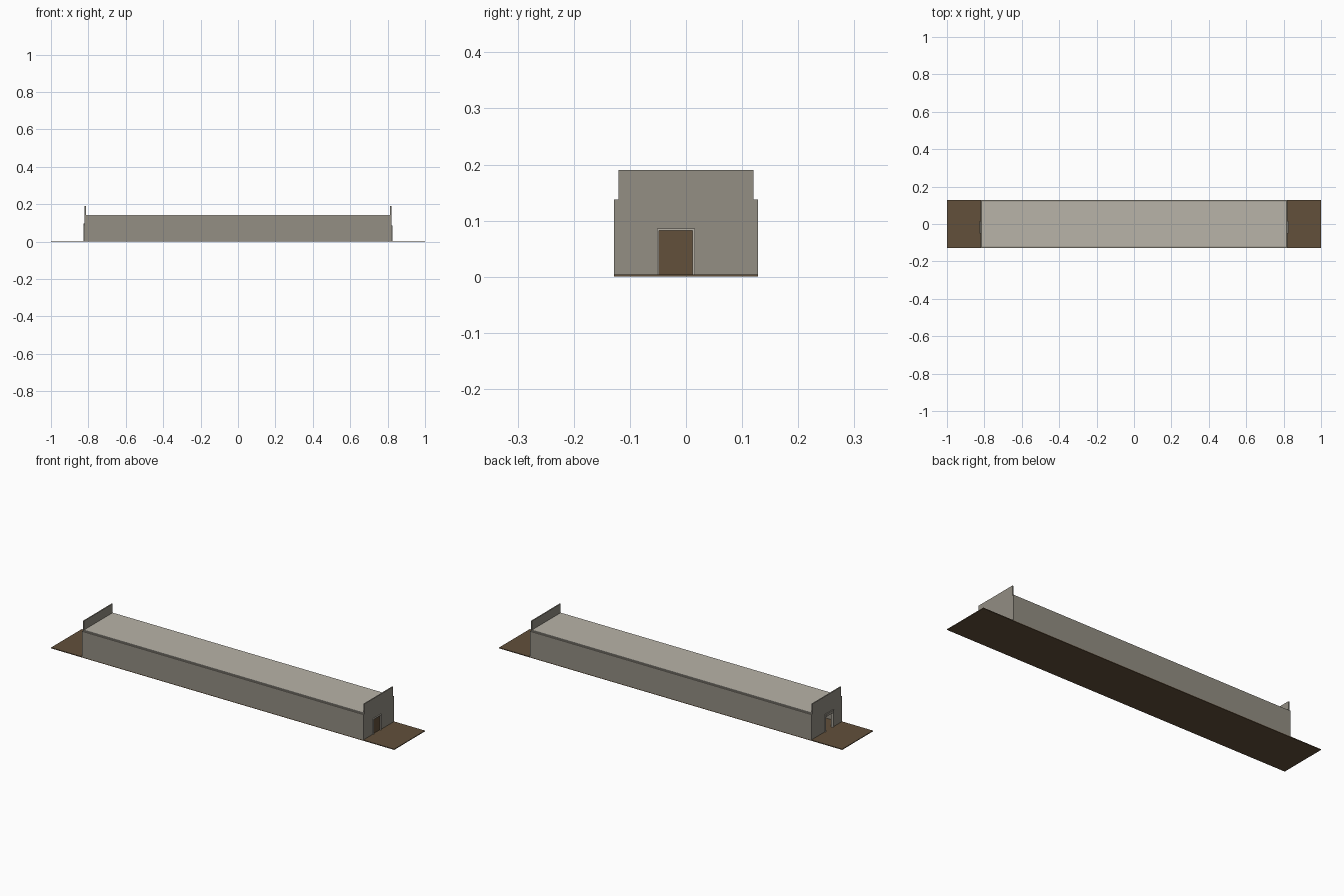
import bpy
import bmesh

old = bpy.data.objects.get("Cube")
if old:
    bpy.data.objects.remove(old, do_unlink=True)


def material(name, rgb):
    # 8-bit display colour converted to linear
    lin = [((c / 255 + 0.055) / 1.055) ** 2.4 for c in rgb] + [1.0]
    m = bpy.data.materials.new(name)
    m.diffuse_color = lin
    m.use_nodes = True
    m.node_tree.nodes["Principled BSDF"].inputs["Base Color"].default_value = lin
    return m


STONE = material("grey stone", (147, 142, 131))
PALE = material("pale stone", (184, 179, 168))
BROWN = material("brown earth", (98, 80, 59))


def extrude_x(name, outline, x0, x1, mat):
    """Extrude a (y, z) outline from x0 to x1."""
    bm = bmesh.new()
    face = bm.faces.new([bm.verts.new((x0, y, z)) for y, z in outline])
    ext = bmesh.ops.extrude_face_region(bm, geom=[face])
    moved = [v for v in ext["geom"] if isinstance(v, bmesh.types.BMVert)]
    bmesh.ops.translate(bm, verts=moved, vec=(x1 - x0, 0, 0))
    bmesh.ops.recalc_face_normals(bm, faces=bm.faces)
    mesh = bpy.data.meshes.new(name)
    bm.to_mesh(mesh)
    bm.free()
    mesh.materials.append(mat)
    ob = bpy.data.objects.new(name, mesh)
    bpy.context.collection.objects.link(ob)
    return ob


def box(name, x, y, z, mat):
    rect = [(y[0], z[0]), (y[1], z[0]), (y[1], z[1]), (y[0], z[1])]
    return extrude_x(name, rect, x[0], x[1], mat)


HALF_W, ROOF_W = 0.128, 0.12      # half widths of walls and of roof
BASE, EAVE, ROOF, TOP = 0.004, 0.138, 0.143, 0.19
INNER, OUTER = 0.814, 0.82        # end wall faces
DOOR_Y, DOOR_Z = (-0.048, 0.012), 0.082

# Ground strip
box("ground", (-1, 1), (-HALF_W, HALF_W), (0, BASE), BROWN)

# Long hall: two side walls and a raised roof slab
for side, s in (("front", -1), ("back", 1)):
    box(side + "_wall", (-INNER, INNER), sorted((s * 0.116, s * HALF_W)), (BASE, EAVE), STONE)
box("roof", (-INNER, INNER), (-ROOF_W, ROOF_W), (EAVE - 0.006, ROOF), PALE)

# Stepped end walls with a doorway notch, each with a pale frame
facade = [(-HALF_W, BASE), (DOOR_Y[0], BASE), (DOOR_Y[0], DOOR_Z), (DOOR_Y[1], DOOR_Z),
          (DOOR_Y[1], BASE), (HALF_W, BASE), (HALF_W, EAVE), (ROOF_W, EAVE),
          (ROOF_W, TOP), (-ROOF_W, TOP), (-ROOF_W, EAVE), (-HALF_W, EAVE)]
a, b, t = DOOR_Y[0], DOOR_Y[1], 0.004
frame = [(a - t, BASE), (a, BASE), (a, DOOR_Z), (b, DOOR_Z), (b, BASE),
         (b + t, BASE), (b + t, DOOR_Z + t), (a - t, DOOR_Z + t)]
for side, s in (("left", 1), ("right", -1)):
    extrude_x(side + "_end_wall", facade, s * INNER, s * OUTER, STONE)
    extrude_x(side + "_door_frame", frame, s * (INNER - 0.002), s * (OUTER + 0.005), PALE)

# Closed door at one end, small lintel over the open doorway at the other
box("left_door", (INNER, OUTER - 0.002), DOOR_Y, (BASE, DOOR_Z), BROWN)
box("right_lintel", (-OUTER - 0.006, -OUTER), (a - t, b + t), (DOOR_Z + t, 0.096), STONE)
